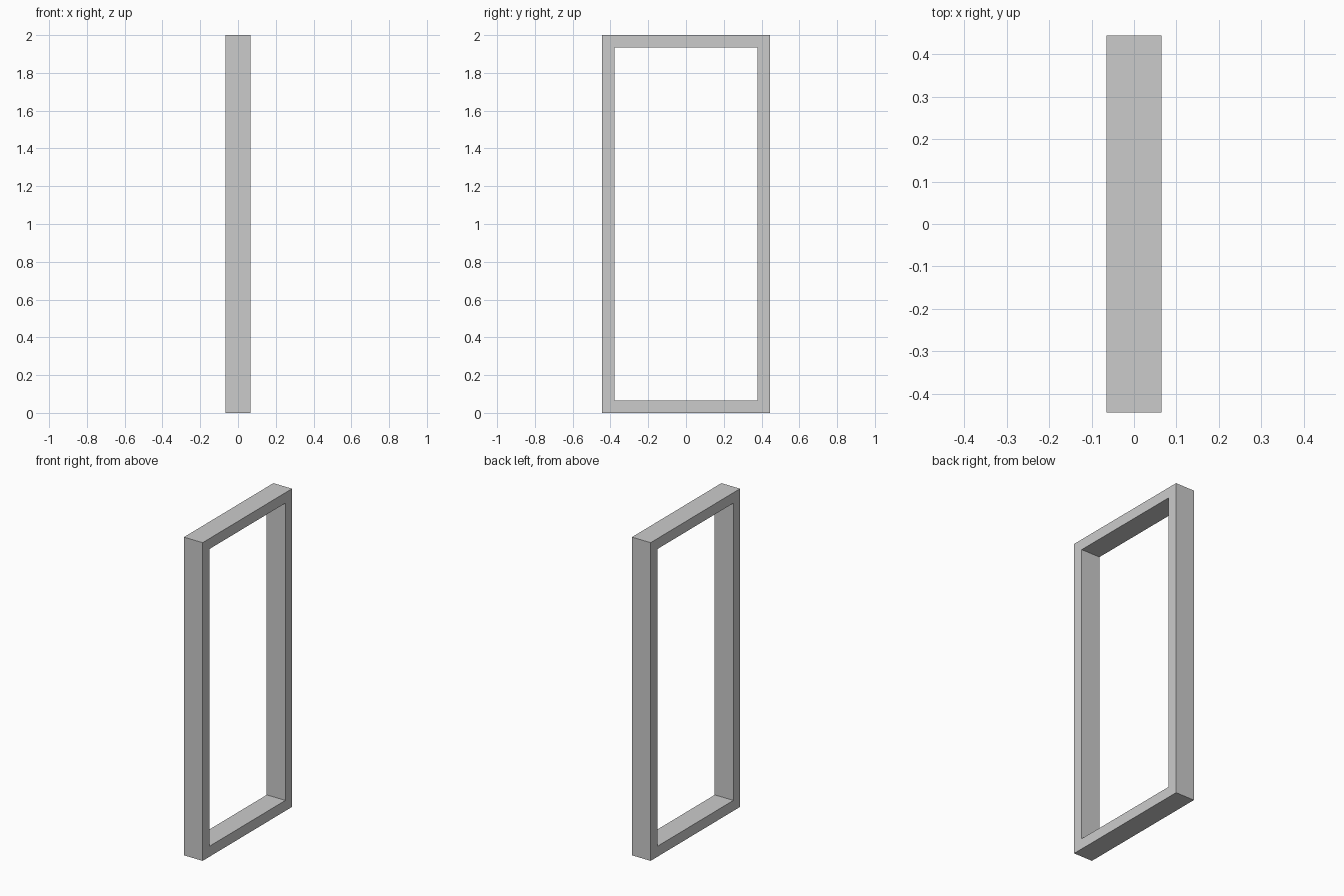
import bpy, bmesh

if "Cube" in bpy.data.objects:
    bpy.data.objects.remove(bpy.data.objects["Cube"])

HALF_DEPTH = 0.065      # x
HALF_WIDTH = 0.444      # y
HEIGHT = 2.0            # z
BORDER = 0.066          # width of the frame members


def rect(bm, inset):
    """Rectangular loop of verts on the x = -HALF_DEPTH plane."""
    y, z0, z1 = HALF_WIDTH - inset, inset, HEIGHT - inset
    return [bm.verts.new((-HALF_DEPTH, a, b))
            for a, b in ((-y, z0), (y, z0), (y, z1), (-y, z1))]


# Door frame: a flat mitred ring, extruded through its depth
bm = bmesh.new()
outer, inner = rect(bm, 0), rect(bm, BORDER)
for i in range(4):
    j = (i + 1) % 4
    bm.faces.new((outer[i], outer[j], inner[j], inner[i]))
ring = bmesh.ops.extrude_face_region(bm, geom=bm.faces[:], use_keep_orig=True)
top = [g for g in ring["geom"] if isinstance(g, bmesh.types.BMVert)]
bmesh.ops.translate(bm, verts=top, vec=(2 * HALF_DEPTH, 0, 0))
bmesh.ops.recalc_face_normals(bm, faces=bm.faces[:])

mesh = bpy.data.meshes.new("door_frame")
bm.to_mesh(mesh)
bm.free()
bpy.context.collection.objects.link(bpy.data.objects.new("door_frame", mesh))
